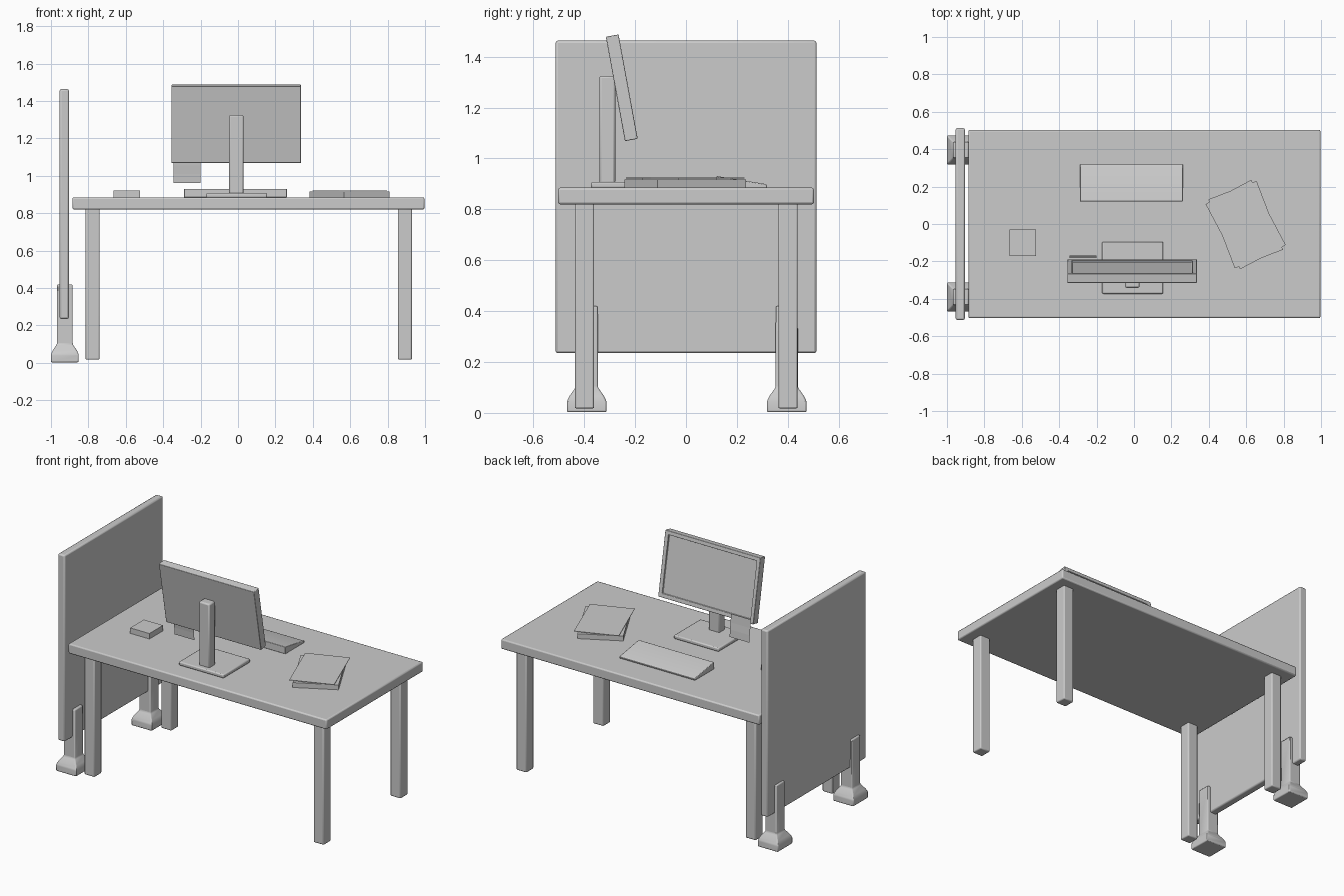
import bpy, bmesh
from math import radians
from mathutils import Matrix, Vector

if "Cube" in bpy.data.objects:
    bpy.data.objects.remove(bpy.data.objects["Cube"])


def finish(name, bm, bevel=0.0, segs=2):
    bmesh.ops.recalc_face_normals(bm, faces=bm.faces[:])
    me = bpy.data.meshes.new(name)
    bm.to_mesh(me)
    bm.free()
    ob = bpy.data.objects.new(name, me)
    bpy.context.collection.objects.link(ob)
    if bevel:
        mod = ob.modifiers.new("rounded_edges", 'BEVEL')
        mod.width = bevel
        mod.segments = segs
        mod.limit_method = 'ANGLE'
        mod.angle_limit = radians(25)
        bpy.ops.object.select_all(action='DESELECT')
        ob.select_set(True)
        bpy.context.view_layer.objects.active = ob
        bpy.ops.object.shade_smooth_by_angle(angle=radians(35))
    return ob


def box(name, x, y, z, bevel=0.0):
    """Box from (min, max) ranges."""
    bm = bmesh.new()
    size = (x[1] - x[0], y[1] - y[0], z[1] - z[0])
    mid = Vector((sum(x) / 2, sum(y) / 2, sum(z) / 2))
    bmesh.ops.create_cube(bm, size=1, matrix=Matrix.Translation(mid) @ Matrix.Diagonal((*size, 1)))
    return finish(name, bm, bevel)


def loft(name, cx, cy, rings, bevel):
    """Stack of rectangular rings (half x, half y, z)."""
    bm = bmesh.new()
    prev = None
    for hx, hy, z in rings:
        cur = [bm.verts.new((cx + sx * hx, cy + sy * hy, z))
               for sx, sy in ((-1, -1), (1, -1), (1, 1), (-1, 1))]
        if prev:
            for i in range(4):
                j = (i + 1) % 4
                bm.faces.new((prev[i], prev[j], cur[j], cur[i]))
        else:
            bm.faces.new(cur[::-1])
        prev = cur
    bm.faces.new(prev)
    return finish(name, bm, bevel)


def sweep_x(name, profile, x0, x1, closed=True, bevel=0.0):
    """Extrude a (y, z) profile along x."""
    bm = bmesh.new()
    a = [bm.verts.new((x0, y, z)) for y, z in profile]
    b = [bm.verts.new((x1, y, z)) for y, z in profile]
    n = len(profile)
    for i in range(n if closed else n - 1):
        j = (i + 1) % n
        bm.faces.new((a[i], a[j], b[j], b[i]))
    if closed:
        bm.faces.new(a[::-1])
        bm.faces.new(b)
    return finish(name, bm, bevel)


# Desk
box("desk_top", (-0.885, 0.997), (-0.503, 0.503), (0.82, 0.885), 0.008)
for side, x in (("left", (-0.815, -0.74)), ("right", (0.855, 0.93))):
    for end, y in (("front", (-0.437, -0.361)), ("back", (0.363, 0.439))):
        box(f"{end}_{side}_leg", x, y, (0.017, 0.825), 0.007)

# Divider panel and its flared feet
box("divider_panel", (-0.954, -0.904), (-0.513, 0.513), (0.235, 1.463), 0.009)
for end, y in (("front", -0.39), ("back", 0.396)):
    loft(f"{end}_divider_foot", -0.926, y,
         [(0.074, 0.078, 0.003), (0.074, 0.078, 0.045), (0.065, 0.068, 0.066),
          (0.042, 0.044, 0.1), (0.041, 0.043, 0.42)], 0.006)

# Monitor with recessed screen, leaning back
bm = bmesh.new()
bmesh.ops.create_cube(bm, size=1, matrix=Matrix.Diagonal((0.693, 0.051, 0.417, 1)))
bm.faces.ensure_lookup_table()
front = max(bm.faces, key=lambda f: f.calc_center_median().y)
bmesh.ops.inset_region(bm, faces=[front], thickness=0.035)
bmesh.ops.inset_region(bm, faces=[front], thickness=0.001, depth=-0.011)
monitor = finish("monitor", bm, 0.003)
monitor.location = (-0.01, -0.2525, 1.278)
monitor.rotation_euler.x = radians(10.4)

# Monitor stand
box("stand_base", (-0.171, 0.156), (-0.373, -0.095), (0.883, 0.908), 0.007)
box("stand_post", (-0.048, 0.03), (-0.341, -0.278), (0.9, 1.325), 0.009)

# Note stuck to the screen
sweep_x("sticky_note", [(-0.183, 1.11), (-0.178, 1.055), (-0.172, 1.01), (-0.168, 0.963)],
        -0.344, -0.2, closed=False)

# Keyboard wedge
sweep_x("keyboard", [(0.12, 0.884), (0.317, 0.884), (0.32, 0.895), (0.305, 0.901), (0.12, 0.931)],
        -0.288, 0.261, bevel=0.003)

# Note block, book and loose sheet
box("note_block", (-0.665, -0.525), (-0.172, -0.03), (0.884, 0.921))
book = box("book", (-0.138, 0.138), (-0.197, 0.197), (0.884, 0.917))
sheet = box("loose_sheet", (-0.138, 0.138), (-0.197, 0.197), (0.922, 0.925))
for ob, turn in ((book, 28), (sheet, 21)):
    ob.location = (0.597, -0.003, 0)
    ob.rotation_euler.z = radians(turn)
